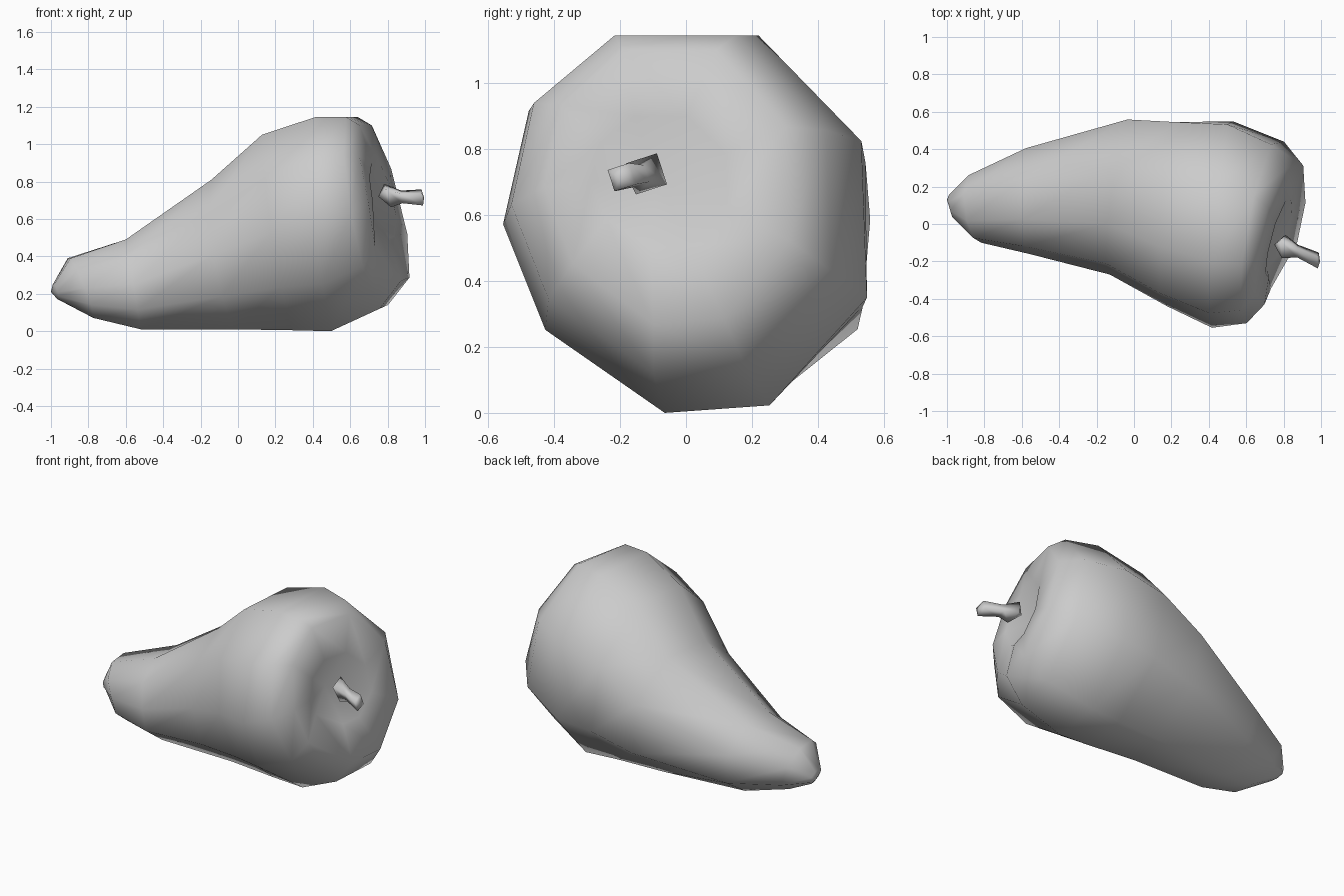
import bpy, bmesh
from math import cos, sin, tau
from mathutils import Vector

cube = bpy.data.objects.get("Cube")
if cube:
    bpy.data.objects.remove(cube)

grey = bpy.data.materials.new("plain grey")
grey.use_nodes = True
COLOUR = (0.6, 0.6, 0.6, 1)
grey.diffuse_color = COLOUR
grey.node_tree.nodes["Principled BSDF"].inputs["Base Color"].default_value = COLOUR


def loft(name, rings, start, end):
    """Skin a series of equal point rings and close both ends with fans."""
    bm = bmesh.new()
    loops = [[bm.verts.new(p) for p in ring] for ring in rings]
    n = len(loops[0])
    for a, b in zip(loops, loops[1:]):
        for i in range(n):
            j = (i + 1) % n
            bm.faces.new((a[i], a[j], b[j], b[i]))
    for loop, tip in ((loops[0], start), (loops[-1], end)):
        v = bm.verts.new(tip)
        for i in range(n):
            bm.faces.new((loop[i], loop[(i + 1) % n], v))
    bmesh.ops.recalc_face_normals(bm, faces=bm.faces)
    for f in bm.faces:
        f.smooth = True
    mesh = bpy.data.meshes.new(name)
    bm.to_mesh(mesh)
    bm.free()
    mesh.materials.append(grey)
    obj = bpy.data.objects.new(name, mesh)
    bpy.context.collection.objects.link(obj)
    return obj


# Uneven nine-sided cross-section (across, up), each within -1..1
SECTION = [(-.36, 1), (.39, 1), (.95, .44), (.98, -.39), (.45, -.96),
           (-.12, -1), (-.77, -.56), (-1, 0), (-.86, .6)]


def body_ring(top, bottom, back, front, sag=0):
    """Section fitted to top/bottom (x, z) and back/front (x, y) points;
    sag pulls its underside toward the front."""
    cx = (top[0] + bottom[0] + back[0] + front[0]) / 4
    centre = Vector((cx, (back[1] + front[1]) / 2, (top[1] + bottom[1]) / 2))
    up = Vector((top[0] - bottom[0], 0, top[1] - bottom[1])) / 2
    across = Vector((back[0] - front[0], back[1] - front[1], 0)) / 2
    return [centre + across * s + up * t + Vector((0, sag * min(t, 0), 0))
            for s, t in SECTION]


# Fruit body from narrow tip to pitted stem end
body = [
    body_ring((-.985, .25), (-.96, .17), (-.985, .16), (-.965, .03)),
    body_ring((-.90, .39), (-.77, .07), (-.86, .27), (-.82, -.10), .08),
    body_ring((-.60, .49), (-.52, .01), (-.56, .42), (-.56, -.16), .11),
    body_ring((-.10, .81), (.00, .01), (-.03, .58), (-.15, -.27), .13),
    body_ring((.15, 1.05), (.30, .005), (.25, .57), (.17, -.44), .06),
    body_ring((.40, 1.145), (.47, 0), (.55, .56), (.45, -.555)),
    body_ring((.61, 1.145), (.77, .12), (.77, .45), (.60, -.53)),
    body_ring((.69, 1.10), (.89, .27), (.86, .32), (.69, -.43)),
    body_ring((.745, .90), (.825, .50), (.82, .13), (.71, -.29)),
]
# Hollow in the rim on the lower front
for ring in body[-2:]:
    ring[6].x -= .04
loft("fruit_body", body, (-1, .13, .21), (.67, -.09, .70))


# Bent stem, flared at both ends
def stem_ring(centre, radius, lean, sides=4):
    c = Vector(centre)
    return [c + Vector((-lean * sin(a), cos(a), sin(a))) * radius
            for a in (tau * i / sides + 1.1 for i in range(sides))]


stem = [stem_ring((.80, -.12, .725), .07, .3),
        stem_ring((.875, -.145, .718), .038, .1),
        stem_ring((.985, -.195, .715), .048, .1)]
loft("stem", stem, (.75, -.11, .72), (.995, -.20, .715))
